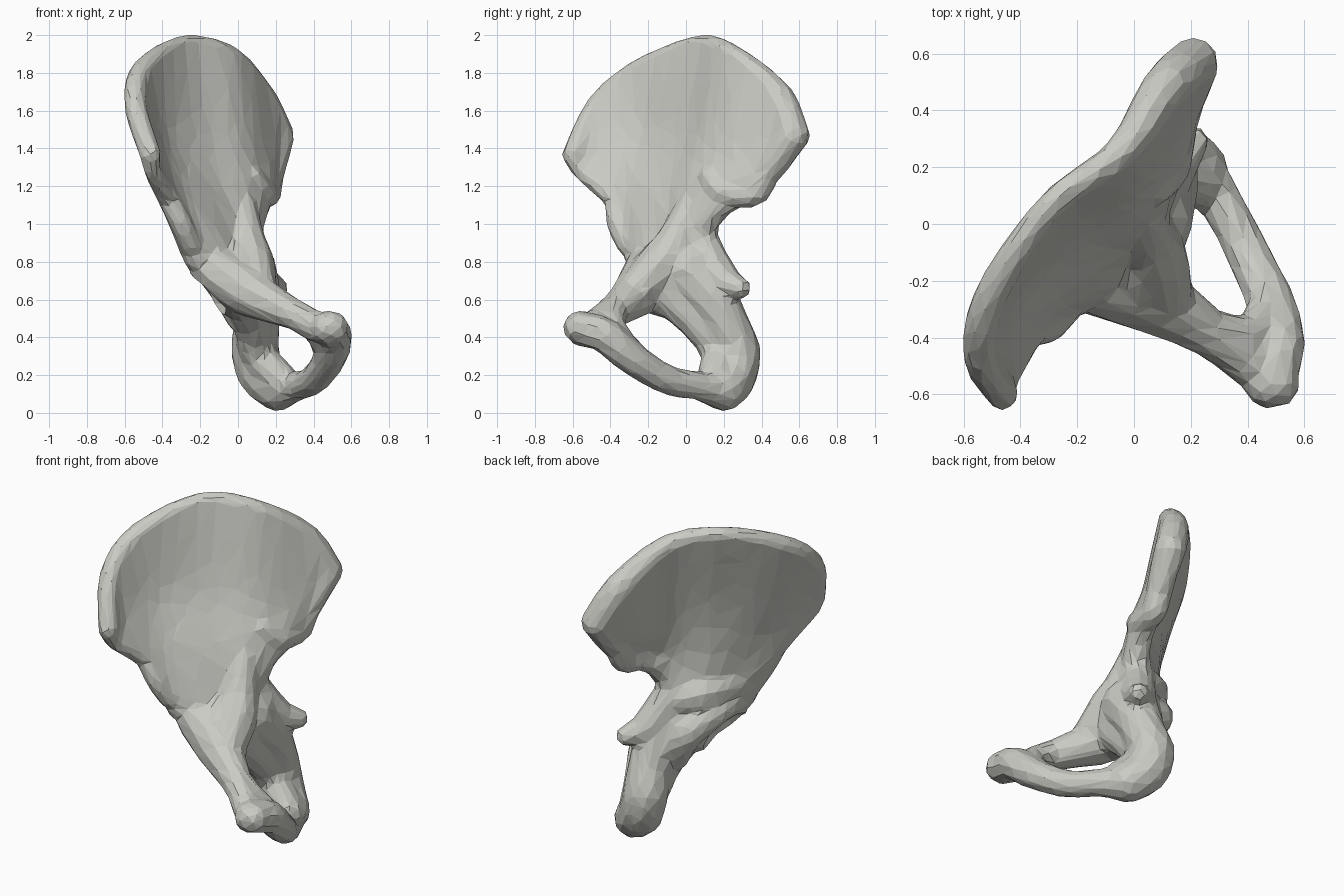
import bpy, bmesh
from mathutils import Vector

default = bpy.data.objects.get("Cube")
if default:
    bpy.data.objects.remove(default, do_unlink=True)

bone_color = (0.60, 0.60, 0.56, 1.0)
bone = bpy.data.materials.new("pale bone")
bone.use_nodes = True
bone.diffuse_color = bone_color
shader = bone.node_tree.nodes["Principled BSDF"]
shader.inputs["Base Color"].default_value = bone_color
shader.inputs["Roughness"].default_value = 0.8


def spline(points, steps=8):
    """Catmull-Rom samples through points of (x, y, z, radius)."""
    points = [Vector(p) for p in points]
    padded = [2 * points[0] - points[1]] + points + [2 * points[-1] - points[-2]]
    samples = []
    for before, start, end, after in zip(padded, padded[1:], padded[2:], padded[3:]):
        for step in range(steps):
            t = step / steps
            samples.append(0.5 * (2 * start + (end - before) * t
                                  + (2 * before - 5 * start + 4 * end - after) * t ** 2
                                  + (3 * start - before - 3 * end + after) * t ** 3))
    return samples + [points[-1]]


def ball(bm, center, radii):
    made = bmesh.ops.create_icosphere(bm, subdivisions=2, radius=1)["verts"]
    bmesh.ops.scale(bm, vec=Vector(radii), verts=made)
    bmesh.ops.translate(bm, vec=Vector(center), verts=made)


def limb(bm, points):
    """Tube of varying radius with rounded ends along a smooth path."""
    path = spline(points)
    sides, previous = 10, None
    for index, sample in enumerate(path):
        ahead = path[min(index + 1, len(path) - 1)].xyz
        behind = path[max(index - 1, 0)].xyz
        turn = (ahead - behind).to_track_quat("Z", "Y")
        made = bmesh.ops.create_circle(bm, segments=sides, radius=sample.w)["verts"]
        for vert in made:
            vert.co = turn @ vert.co + sample.xyz
        if previous:
            for k in range(sides):
                n = (k + 1) % sides
                bm.faces.new((previous[k], previous[n], made[n], made[k]))
        else:
            bm.faces.new(made[::-1])
        previous = made
    bm.faces.new(previous)
    for end in (path[0], path[-1]):
        ball(bm, end.xyz, [end.w] * 3)


bm = bmesh.new()

# Wing: rows from the crest down to the hip socket, front to back
crest = [(-.465, -.60, 1.37, .06), (-.545, -.46, 1.64, .06), (-.50, -.24, 1.82, .06),
         (-.29, .07, 1.95, .05), (-.05, .25, 1.89, .06), (.11, .48, 1.68, .085),
         (.21, .57, 1.47, .09)]
middle = [(-.45, -.55, 1.27, .045), (-.46, -.42, 1.40, .04), (-.38, -.20, 1.45, .035),
          (-.20, 0, 1.47, .035), (0, .14, 1.42, .045), (.12, .34, 1.36, .07),
          (.19, .50, 1.33, .06)]
lower = [(-.36, -.37, 1.12, .06), (-.33, -.30, 1.12, .06), (-.25, -.20, 1.12, .07),
         (-.13, -.05, 1.13, .08), (.01, .05, 1.15, .07), (.11, .18, 1.18, .06),
         (.16, .34, 1.18, .06)]
base = [(-.25, -.28, .90, .07), (-.21, -.23, .85, .09), (-.14, -.15, .83, .12),
        (-.06, -.05, .83, .13), (0, .02, .85, .12), (.04, .06, .92, .09),
        (.06, .07, 1.06, .07)]
rows = [spline(row) for row in (crest, middle, lower, base)]
for rib in zip(*rows):
    limb(bm, rib)
limb(bm, crest)

# Lower front bump of the wing
limb(bm, [(-.35, -.37, 1.10, .06), (-.30, -.36, 1.0, .06), (-.25, -.31, .89, .06)])

# Rough joint area at the rear of the wing, with its squared lower corner
limb(bm, [(.08, .12, 1.25, .055), (.13, .20, 1.17, .07), (.16, .36, 1.16, .07),
          (.17, .42, 1.26, .075), (.19, .48, 1.35, .08), (.21, .56, 1.46, .09)])

# Socket body, its outer rim and the roof above it
ball(bm, (0, -.07, .71), (.18, .25, .22))
limb(bm, [(-.22, -.26, .82, .07), (-.19, -.05, .80, .08), (-.07, .10, .68, .10),
          (.01, .09, .50, .075)])
limb(bm, [(-.20, -.16, .94, .10), (-.10, 0, .90, .12), (.02, .08, .86, .10)])

# Inner ridge from the wing to the upper front branch
limb(bm, [(.02, .03, 1.10, .08), (.04, -.05, .91, .11), (.07, -.13, .79, .125),
          (.10, -.25, .66, .11)])

# Rear column below the notch, ending in a blunt spine
limb(bm, [(.03, .07, .97, .08), (.07, .12, .82, .10), (.13, .20, .70, .095),
          (.21, .29, .66, .058)])

# Seat bone: rear strand and front strand, meeting at the heavy end
limb(bm, [(.04, .02, .75, .17), (.09, .14, .60, .14), (.10, .21, .47, .125),
          (.09, .265, .33, .13), (.13, .25, .20, .13), (.21, .20, .125, .12)])
limb(bm, [(.04, -.06, .62, .13), (.08, .08, .46, .10), (.10, .17, .32, .095),
          (.22, .15, .17, .10)])

# Upper front branch, thick where it leaves the socket
limb(bm, [(-.13, -.20, .76, .13), (.04, -.25, .65, .135), (.18, -.33, .575, .105),
          (.30, -.41, .52, .085), (.42, -.50, .455, .085), (.50, -.56, .45, .09)])

# Broad front plate and lower branch, closing the opening
limb(bm, [(.48, -.56, .45, .095), (.51, -.43, .41, .095), (.49, -.30, .30, .09),
          (.405, -.11, .18, .08), (.31, .07, .14, .08), (.22, .19, .12, .11)])
limb(bm, [(.30, -.38, .53, .07), (.41, -.39, .45, .075), (.47, -.30, .33, .07)])

mesh = bpy.data.meshes.new("hip_bone")
bm.to_mesh(mesh)
bm.free()
hip = bpy.data.objects.new("hip_bone", mesh)
bpy.context.collection.objects.link(hip)

# Cutter for the round socket
cutter_mesh = bpy.data.meshes.new("socket_cutter")
bm = bmesh.new()
ball(bm, (-.24, -.14, .57), (.19, .19, .19))
bm.to_mesh(cutter_mesh)
bm.free()
cutter = bpy.data.objects.new("socket_cutter", cutter_mesh)
cutter.hide_render = True
bpy.context.collection.objects.link(cutter)

# Fuse, soften, hollow the socket and reduce to broad facets
fuse = hip.modifiers.new("fuse", "REMESH")
fuse.mode = "VOXEL"
fuse.voxel_size = 0.016
soften = hip.modifiers.new("soften", "SMOOTH")
soften.factor = 0.5
soften.iterations = 10
hollow = hip.modifiers.new("hollow", "BOOLEAN")
hollow.operation = "DIFFERENCE"
hollow.object = cutter
facet = hip.modifiers.new("facet", "DECIMATE")
facet.ratio = 0.03

bpy.context.view_layer.update()
graph = bpy.context.evaluated_depsgraph_get()
finished = bpy.data.meshes.new_from_object(hip.evaluated_get(graph))
hip.modifiers.clear()
hip.data = finished
bpy.data.objects.remove(cutter, do_unlink=True)

finished.materials.clear()
finished.materials.append(bone)
for face in finished.polygons:
    face.use_smooth = False
    face.material_index = 0
